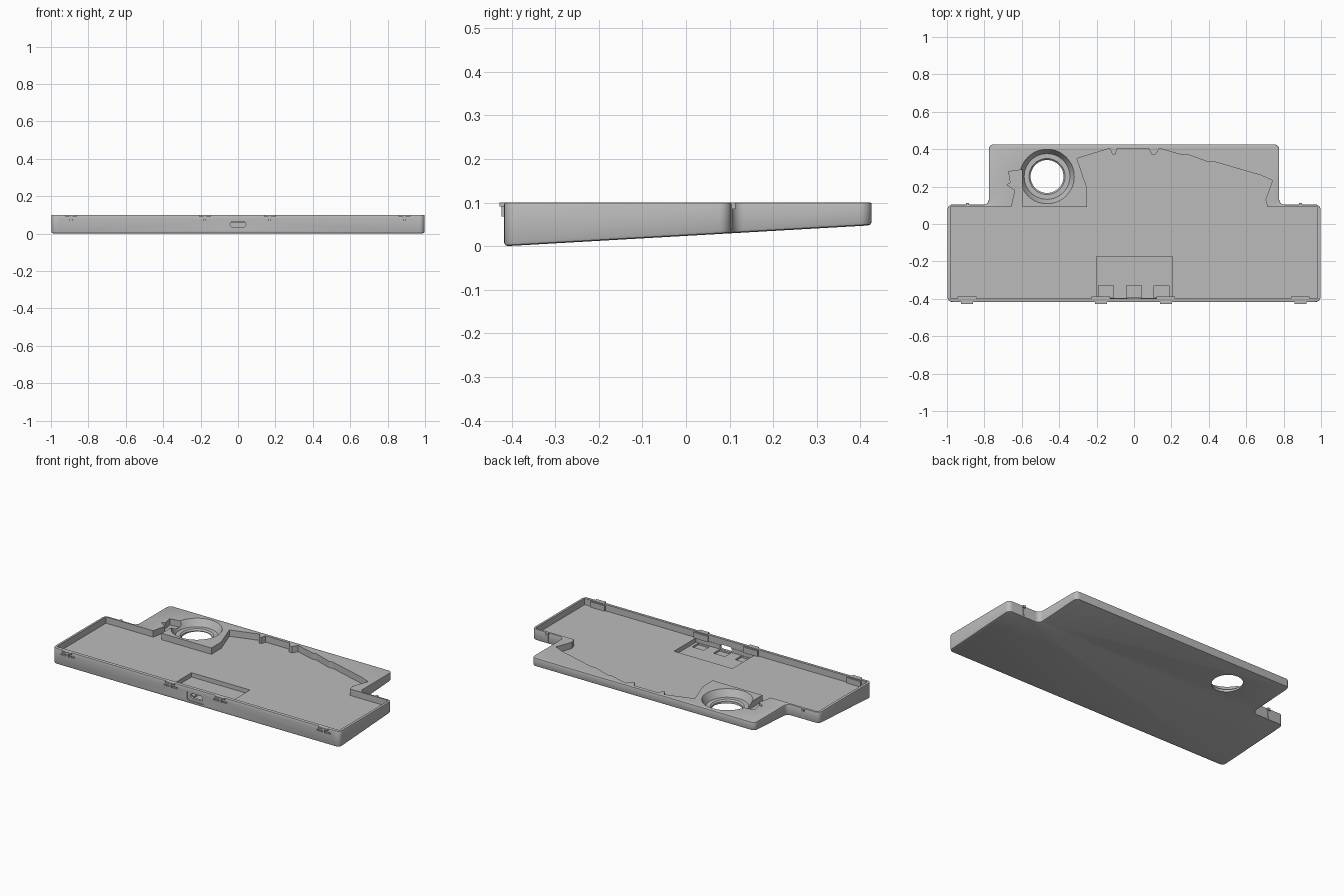
import bpy, bmesh, math

cube = bpy.data.objects.get("Cube")
if cube:
    bpy.data.objects.remove(cube)

grey = bpy.data.materials.new("light_grey")
grey.use_nodes = True
grey.diffuse_color = (0.5, 0.5, 0.5, 1)
grey.node_tree.nodes["Principled BSDF"].inputs["Base Color"].default_value = (0.5, 0.5, 0.5, 1)

TOP, FLOOR, FRONT = 0.1, 0.06, -0.417


def underside(y):
    """Height of the sloping base."""
    return (y - FRONT) * 0.057


def finish(bm, name):
    bmesh.ops.recalc_face_normals(bm, faces=bm.faces)
    mesh = bpy.data.meshes.new(name)
    bm.to_mesh(mesh)
    bm.free()
    mesh.materials.append(grey)
    obj = bpy.data.objects.new(name, mesh)
    bpy.context.collection.objects.link(obj)
    return obj


def prism_mesh(outline, z0, z1):
    bm = bmesh.new()
    low = bm.faces.new([bm.verts.new((x, y, z0)) for x, y in outline])
    up = bmesh.ops.extrude_face_region(bm, geom=[low])["geom"]
    for v in up:
        if isinstance(v, bmesh.types.BMVert):
            v.co.z = z1
    return bm


def prism(name, outline, z0, z1):
    return finish(prism_mesh(outline, z0, z1), name)


def box(name, x0, x1, y0, y1, z0, z1):
    return prism(name, [(x0, y0), (x1, y0), (x1, y1), (x0, y1)], z0, z1)


def cone(name, x, y, r0, r1, z0, z1):
    bm = bmesh.new()
    bmesh.ops.create_cone(bm, cap_ends=True, segments=64, radius1=r0, radius2=r1, depth=z1 - z0)
    bmesh.ops.translate(bm, verts=bm.verts, vec=(x, y, (z0 + z1) / 2))
    return finish(bm, name)


def port(name, w, z0, z1, y0, y1, r):
    """Rounded slot running front to back."""
    bm = bmesh.new()
    vs = []
    for cx, cz, start in ((w - r, z1 - r, 0), (r - w, z1 - r, 90), (r - w, z0 + r, 180), (w - r, z0 + r, 270)):
        for i in range(6):
            a = math.radians(start + i * 18)
            vs.append(bm.verts.new((cx + r * math.cos(a), y0, cz + r * math.sin(a))))
    up = bmesh.ops.extrude_face_region(bm, geom=[bm.faces.new(vs)])["geom"]
    for v in up:
        if isinstance(v, bmesh.types.BMVert):
            v.co.y = y1
    return finish(bm, name)


def cut(target, cutter):
    mod = target.modifiers.new("cut", "BOOLEAN")
    mod.operation, mod.solver, mod.object = "DIFFERENCE", "EXACT", cutter
    bpy.context.view_layer.objects.active = target
    bpy.ops.object.modifier_apply(modifier=mod.name)
    bpy.data.objects.remove(cutter)


# Tray body: stepped outline, rounded corners, sloping base, chamfered rims
half = [(0.998, FRONT), (0.998, 0.104), (0.776, 0.104), (0.776, 0.426)]
bm = prism_mesh(half + [(-x, y) for x, y in reversed(half)], 0, TOP)
upright = [e for e in bm.edges if abs(e.verts[0].co.z - e.verts[1].co.z) > 0.05]
bmesh.ops.bevel(bm, geom=upright, offset=0.028, segments=6, profile=0.5, affect="EDGES")
for v in bm.verts:
    if v.co.z < 0.05:
        v.co.z = underside(v.co.y)
bm.normal_update()
caps = [f for f in bm.faces if abs(f.normal.z) > 0.9]
for cap, size in [(f, 0.008 if f.normal.z < 0 or f.calc_center_median().z < 0.06 else 0.004) for f in caps]:
    bmesh.ops.bevel(bm, geom=list(cap.edges), offset=size, segments=2, profile=0.5, affect="EDGES")
tray = finish(bm, "tray_body")

# Main cavity with the irregular back edge
back_edge = [(0.714, 0.092), (0.703, 0.13), (0.741, 0.233), (0.68, 0.26), (0.425, 0.334),
             (0.4, 0.33), (0.286, 0.372), (0.26, 0.368), (0.136, 0.404), (0.115, 0.372), (0.095, 0.372),
             (0.078, 0.404), (-0.09, 0.404), (-0.1, 0.372), (-0.115, 0.372), (-0.13, 0.404),
             (-0.305, 0.35), (-0.25, 0.19), (-0.25, 0.092),
             (-0.595, 0.092), (-0.595, 0.29), (-0.67, 0.28), (-0.66, 0.22), (-0.68, 0.21),
             (-0.635, 0.18), (-0.655, 0.092)]
cavity = [(-0.982, 0.092), (-0.982, -0.397), (0.982, -0.397), (0.982, 0.092)] + back_edge
cut(tray, prism("cavity_cutter", cavity, FLOOR, 0.2))

# Round seat with a through hole
KX, KY = -0.465, 0.254
cut(tray, cone("seat_cutter", KX, KY, 0.122, 0.149, FLOOR - 0.003, TOP + 0.006))
cut(tray, cone("hole_cutter", KX, KY, 0.088, 0.088, -0.1, 0.2))
cut(tray, cone("hole_chamfer_cutter", KX, KY, 0.086, 0.1, 0.046, 0.061))

# Board recess with three small pockets
cut(tray, box("board_cutter", -0.2, 0.206, -0.395, -0.175, 0.033, 0.08))
for x in (-0.15, 0.0, 0.148):
    cut(tray, box("pocket_cutter", x - 0.04, x + 0.04, -0.392, -0.33, 0.022, 0.05))

# Front port: shallow surround and through slot
cut(tray, port("surround_cutter", 0.063, 0.018, 0.08, FRONT - 0.02, FRONT + 0.006, 0.015))
cut(tray, port("slot_cutter", 0.042, 0.034, 0.064, FRONT - 0.02, -0.38, 0.0149))

# Front clips: lip, stem, groove and inner tab
for i, x in enumerate((-0.893, -0.177, 0.17, 0.889)):
    cut(tray, box("groove_cutter", x - 0.047, x + 0.047, FRONT - 0.02, FRONT + 0.008, 0.068, 0.077))
    box(f"clip_lip_{i}", x - 0.032, x + 0.032, FRONT - 0.011, FRONT + 0.006, 0.091, TOP)
    box(f"clip_stem_{i}", x - 0.007, x + 0.007, FRONT - 0.006, FRONT + 0.008, 0.068, 0.095)
    box(f"clip_tab_{i}", x - 0.05, x + 0.05, -0.4, -0.388, FLOOR - 0.002, TOP - 0.006)

# Back shoulder clips
for side, x in (("left", 0.889), ("right", -0.889)):
    box(f"shoulder_clip_{side}", x - 0.008, x + 0.008, 0.1, 0.113, 0.085, TOP)
    box(f"shoulder_rib_{side}", x - 0.005, x + 0.005, 0.1, 0.107, 0.04, 0.09)

# Smooth rounded corners, sharp edges kept
bpy.ops.object.select_all(action="DESELECT")
tray.select_set(True)
bpy.context.view_layer.objects.active = tray
bpy.ops.object.shade_smooth_by_angle(angle=math.radians(25))
